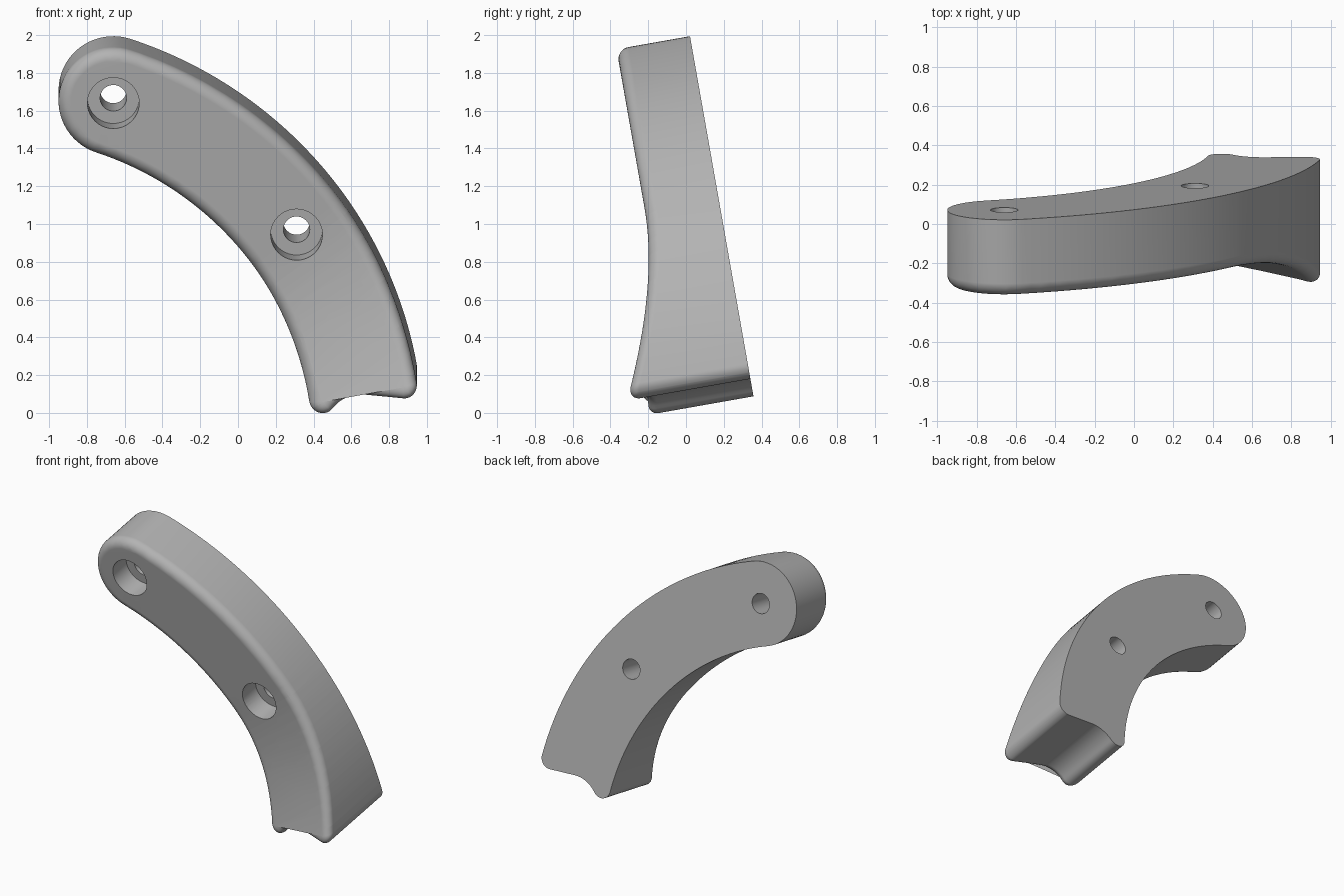
import bpy, bmesh
from math import radians, sin, cos, pi
from mathutils import Vector

if "Cube" in bpy.data.objects:
    bpy.data.objects.remove(bpy.data.objects["Cube"])

THICK, FILLET, STEPS = 0.395, 0.065, 8
CENTRE = Vector((-1.284, -0.205))          # centre of the curved band
HOLES = [Vector((-0.66, 1.67)), Vector((0.31, 0.963))]
SWEEP = Vector((0.591, -0.807))            # direction in which the pad thickens

grey = bpy.data.materials.new("plain grey")
grey.use_nodes = True
colour = (0.45, 0.45, 0.45, 1)
grey.diffuse_color = colour
grey.node_tree.nodes["Principled BSDF"].inputs["Base Color"].default_value = colour


def arc(centre, radius, start, end, count, side=1):
    """Points with outward normals; side is -1 on hollow arcs."""
    result = []
    for i in range(count):
        a = radians(start + (end - start) * i / count)
        direction = Vector((cos(a), sin(a)))
        result.append((Vector(centre) + direction * radius, direction * side))
    return result


def along(point):
    return (point - HOLES[1]).dot(SWEEP) + 0.015


def lift(point):
    return max(0, along(point)) ** 2 / (2 * 2.05)


def make_object(name, bm):
    bmesh.ops.recalc_face_normals(bm, faces=bm.faces)
    mesh = bpy.data.meshes.new(name)
    bm.to_mesh(mesh)
    bm.free()
    mesh.materials.append(grey)
    obj = bpy.data.objects.new(name, mesh)
    bpy.context.collection.objects.link(obj)
    obj.rotation_euler = (radians(100), 0, 0)
    obj.location = (0, 0.3615, 0.064)
    return obj


def stack(bm, rings):
    """Join closed rings of points into a capped solid."""
    loops = [[bm.verts.new(p) for p in ring] for ring in rings]
    for low, high in zip(loops, loops[1:]):
        for i in range(len(low)):
            j = (i + 1) % len(low)
            bm.faces.new((low[i], low[j], high[j], high[i]))
    bm.faces.new(loops[0][::-1])
    bm.faces.new(loops[-1])


# Outline: outer arc, round end, inner arc, tip, hollow, outer corner
outline = (arc(CENTRE, 2.266, 10.3, 71.6, 48)
           + arc(HOLES[0], 0.29, 71.6, 251.6, 32)
           + arc(CENTRE, 1.686, 71.6, 9.8, 40, -1)
           + arc((0.446, 0.094), 0.07, 189.8, 321.9, 12)
           + arc((0.66, -0.074), 0.202, 141.9, 90, 10, -1)
           + [(Vector((0.66, 0.128)), Vector((0, -1)))]
           + arc((0.877, 0.188), 0.07, 270, 370.3, 10))

# Curved band with a rounded front edge
rings = [[(p.x, p.y, 0) for p, n in outline]]
for k in range(STEPS + 1):
    a = pi / 2 * k / STEPS
    inset, depth = FILLET * (1 - cos(a)), THICK - FILLET * (1 - sin(a))
    rings.append([(*(p - n * inset), depth) for p, n in outline])
bm = bmesh.new()
stack(bm, rings)
bmesh.ops.triangulate(bm, faces=[f for f in bm.faces if len(f.verts) > 4])

# Slice the lower half and swell its front into a hollow curve
for k in range(15):
    spot = HOLES[1] + SWEEP * (k * 0.08 - 0.015)
    bmesh.ops.bisect_plane(bm, geom=bm.verts[:] + bm.edges[:] + bm.faces[:],
                           plane_co=(*spot, 0), plane_no=(*SWEEP, 0))
for v in bm.verts:
    if v.co.z > 0.2:
        v.co.z += lift(v.co.xy)
bmesh.ops.triangulate(bm, faces=bm.faces[:])
band = make_object("curved_band", bm)

# Stepped screw holes
for number, hole in enumerate(HOLES):
    bm = bmesh.new()
    stack(bm, [[(*p, depth) for p, n in arc(hole, radius, 0, 360, 40)]
               for radius, depth in ((0.07, -0.2), (0.07, 0.24), (0.137, 0.24), (0.137, 0.8))])
    cutter = make_object(f"hole_cutter_{number}", bm)
    cutter.hide_render = True
    cut = band.modifiers.new("screw hole", "BOOLEAN")
    cut.operation, cut.solver, cut.object = "DIFFERENCE", "EXACT", cutter
    bpy.context.view_layer.objects.active = band
    bpy.ops.object.modifier_apply(modifier=cut.name)
    bpy.data.objects.remove(cutter)

# Smooth shading with crisp back and hole edges
for obj in bpy.context.selected_objects:
    obj.select_set(False)
band.select_set(True)
bpy.context.view_layer.objects.active = band
bpy.ops.object.shade_smooth_by_angle(angle=radians(30))
weighted = band.modifiers.new("even normals", "WEIGHTED_NORMAL")
weighted.keep_sharp = True
